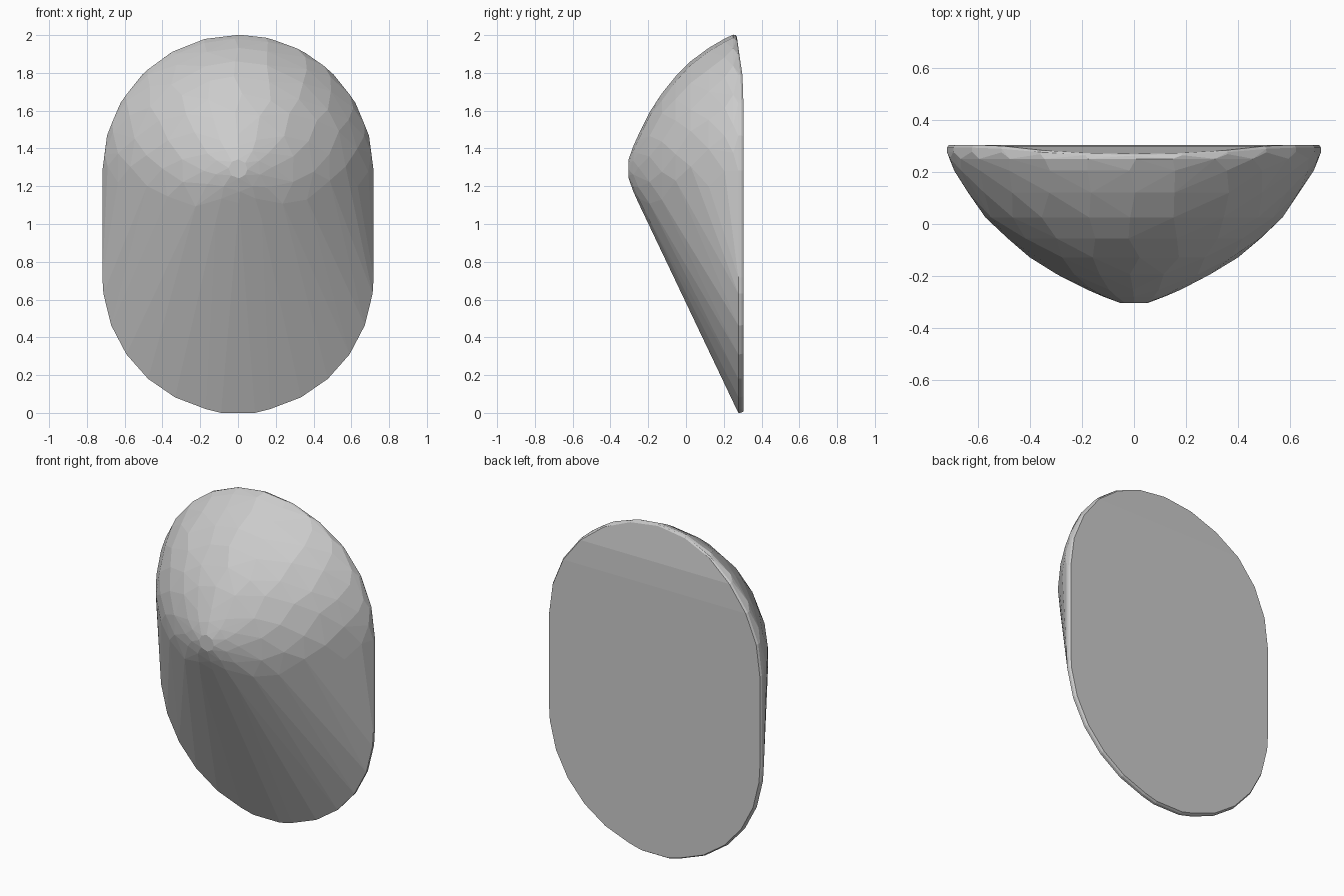
import bpy, bmesh, math, random

if "Cube" in bpy.data.objects:
    bpy.data.objects.remove(bpy.data.objects["Cube"])

random.seed(4)
R = 0.718          # radius of the rounded ends
TOP, LOW = 1.282, 0.718   # centres of upper and lower round ends
pts = []

# domed front: rings of a revolved profile (radius, y), staggered for irregular facets
profile = [(0.05, -0.304), (0.12, -0.279), (0.18, -0.252), (0.30, -0.193), (0.40, -0.128),
           (0.49, -0.055), (0.57, 0.025), (0.64, 0.12), (0.69, 0.205), (0.71, 0.25)]
for i, (r, y) in enumerate(profile):
    n = 8 + 2 * min(i, 9)
    for k in range(n):
        a = 2 * math.pi * (k + 0.5 * (i % 2) + random.uniform(-0.15, 0.15)) / n
        pts.append((r * math.cos(a), y, TOP + 0.01 + r * math.sin(a)))


def stadium(r, y_of):
    """Rounded-end outline; y_of gives the depth at each height."""
    n = 12
    for k in range(n + 1):
        a = math.pi * k / n
        x, s = r * math.cos(a), r * math.sin(a)
        pts.append((x, y_of(TOP + s), TOP + s))
        b = math.pi * (k + 0.5) / (n + 1)
        pts.append((r * math.cos(b), y_of(LOW - r * math.sin(b)), LOW - r * math.sin(b)))
    for x in (-r, r):
        pts.append((x, y_of(LOW), LOW))
    pts.append((0.09, y_of(0.005), LOW - r))
    pts.append((-0.09, y_of(0.005), LOW - r))


# rim and flat back, whose top leans forward
def lean(z):
    return 0.036 * max(0, z - 1.75) / 0.25


stadium(R, lambda z: 0.277 - lean(z) * 0.4)
stadium(R - 0.001, lambda z: 0.293 - lean(z) * 0.8)
stadium(R - 0.008, lambda z: 0.304 - lean(z))

# skin everything as one faceted convex shell
bm = bmesh.new()
for p in pts:
    bm.verts.new(p)
res = bmesh.ops.convex_hull(bm, input=bm.verts[:])
bmesh.ops.delete(bm, geom=[v for v in bm.verts if not v.link_faces], context='VERTS')
bmesh.ops.dissolve_limit(bm, angle_limit=math.radians(1.0), verts=bm.verts[:], edges=bm.edges[:])
bmesh.ops.recalc_face_normals(bm, faces=bm.faces[:])
mesh = bpy.data.meshes.new("domed_shell")
bm.to_mesh(mesh)
bm.free()
obj = bpy.data.objects.new("domed_shell", mesh)
bpy.context.collection.objects.link(obj)
